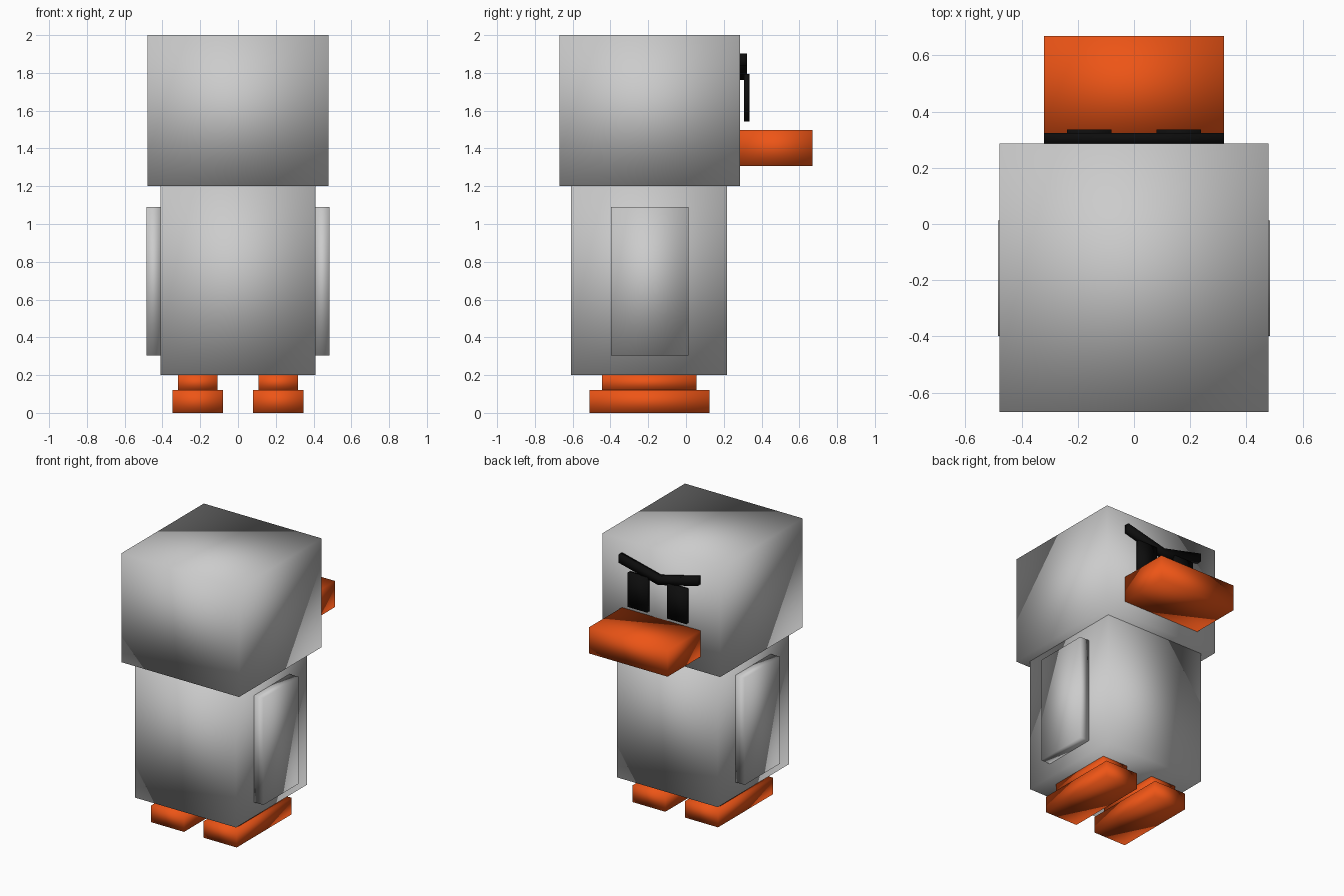
import bpy

if "Cube" in bpy.data.objects:
    bpy.data.objects.remove(bpy.data.objects["Cube"])


def material(name, color):
    mat = bpy.data.materials.new(name)
    mat.diffuse_color = color
    mat.use_nodes = True
    mat.node_tree.nodes["Principled BSDF"].inputs["Base Color"].default_value = mat.diffuse_color
    return mat


ORANGE = material("orange", (0.85, 0.09, 0.008, 1))
BLACK = material("black", (0.004, 0.004, 0.004, 1))


def extrude_profile(name, profile, y, mat=None):
    """Closed prism from an x-z profile, extruded along y; smooth shaded."""
    n = len(profile)
    verts = [(px, yy, pz) for yy in y for px, pz in profile]
    faces = [tuple(range(n)), tuple(range(2 * n - 1, n - 1, -1))]
    faces += [(i, i + n, (i + 1) % n + n, (i + 1) % n) for i in range(n)]
    mesh = bpy.data.meshes.new(name)
    mesh.from_pydata(verts, [], faces)
    mesh.shade_smooth()
    if mat:
        mesh.materials.append(mat)
    obj = bpy.data.objects.new(name, mesh)
    bpy.context.collection.objects.link(obj)
    return obj


def box(name, x, y, z, mat=None):
    profile = [(x[0], z[0]), (x[1], z[0]), (x[1], z[1]), (x[0], z[1])]
    return extrude_profile(name, profile, y, mat)


def box_pair(name, x, y, z, mat=None):
    box("right_" + name, x, y, z, mat)
    box("left_" + name, (-x[1], -x[0]), y, z, mat)


# Body and head
box("body", (-0.41, 0.41), (-0.608, 0.217), (0.2, 1.2))
box("head", (-0.478, 0.478), (-0.67, 0.286), (1.2, 2.0))

# Wings
box_pair("wing", (0.408, 0.485), (-0.398, 0.012), (0.305, 1.09))

# Legs and feet
box_pair("leg", (0.108, 0.318), (-0.445, 0.055), (0.12, 0.2), ORANGE)
box_pair("foot", (0.08, 0.348), (-0.512, 0.125), (0.0, 0.122), ORANGE)

# Beak
box("beak", (-0.32, 0.32), (0.286, 0.67), (1.307, 1.498), ORANGE)

# Eyes, floating just in front of the face
box_pair("eye", (0.08, 0.238), (0.308, 0.337), (1.543, 1.795), BLACK)

# V-shaped brow
brow = [(-0.32, 1.84), (0, 1.762), (0.32, 1.84),
        (0.32, 1.902), (0, 1.824), (-0.32, 1.902)]
extrude_profile("brow", brow, (0.286, 0.324), BLACK)
